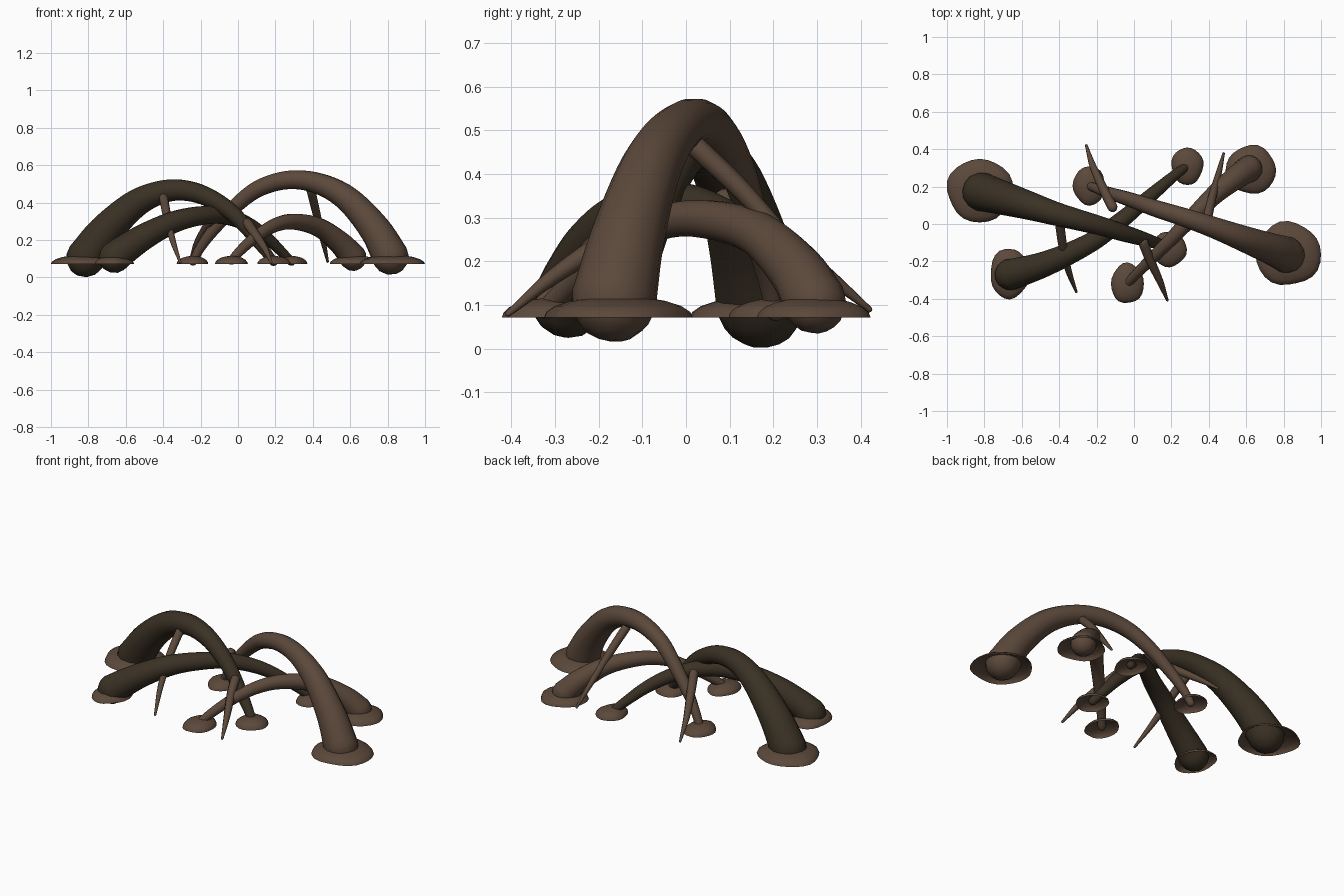
import bpy, bmesh, math
from mathutils import Vector

if "Cube" in bpy.data.objects:
    bpy.data.objects.remove(bpy.data.objects["Cube"])


def material(name, rgb):
    m = bpy.data.materials.new(name)
    m.diffuse_color = (*rgb, 1)
    m.use_nodes = True
    m.node_tree.nodes["Principled BSDF"].inputs["Base Color"].default_value = m.diffuse_color
    return m


BROWN = material("root_brown", (0.105, 0.065, 0.043))
DARK = material("dark_bark", (0.043, 0.031, 0.018))


def finish(name, bm, mat, angle=50):
    bmesh.ops.recalc_face_normals(bm, faces=bm.faces)
    me = bpy.data.meshes.new(name)
    bm.to_mesh(me)
    bm.free()
    me.materials.append(mat)
    ob = bpy.data.objects.new(name, me)
    bpy.context.collection.objects.link(ob)
    bpy.ops.object.select_all(action='DESELECT')
    ob.select_set(True)
    bpy.context.view_layer.objects.active = ob
    bpy.ops.object.shade_smooth_by_angle(angle=math.radians(angle))
    return ob


def spline(points, steps=5):
    """Catmull-Rom through the points (x, y, z, radius)."""
    p = [Vector(q) for q in points]
    p = [2 * p[0] - p[1]] + p + [2 * p[-1] - p[-2]]
    out = []
    for i in range(1, len(p) - 2):
        a, b, c, d = p[i - 1:i + 3]
        for k in range(steps):
            t = k / steps
            out.append(0.5 * (2 * b + (c - a) * t + (2 * a - 5 * b + 4 * c - d) * t * t
                              + (3 * b - a - 3 * c + d) * t ** 3))
    return out + [p[-2]]


def tube(name, points, mat, sides=14):
    """Tapered tube with rounded ends."""
    path = spline(points)
    pos = [q.to_3d() for q in path]
    rad = [q.w for q in path]
    chord = pos[-1] - pos[0]
    side = Vector((-chord.y, chord.x, 0)).normalized()
    n = len(pos)
    tan = [(pos[min(i + 1, n - 1)] - pos[max(i - 1, 0)]).normalized() for i in range(n)]
    caps = [math.radians(a) for a in (75, 50, 25)]
    rings = [(pos[0] - tan[0] * rad[0] * math.sin(a), rad[0] * math.cos(a), tan[0]) for a in caps]
    rings += list(zip(pos, rad, tan))
    rings += [(pos[-1] + tan[-1] * rad[-1] * math.sin(a), rad[-1] * math.cos(a), tan[-1])
              for a in reversed(caps)]
    bm = bmesh.new()
    loops = []
    for c, r, t in rings:
        u = (side - t * side.dot(t)).normalized()
        v = t.cross(u)
        loops.append([bm.verts.new(c + r * (u * math.cos(2 * math.pi * k / sides)
                                            + v * math.sin(2 * math.pi * k / sides)))
                      for k in range(sides)])
    for a, b in zip(loops, loops[1:]):
        for k in range(sides):
            j = (k + 1) % sides
            bm.faces.new((a[k], a[j], b[j], b[k]))
    bm.faces.new(loops[0])
    bm.faces.new(loops[-1])
    return finish(name, bm, mat)


def mound(name, x, y, rx, ry, h, seed, base=0.071):
    """Open, slightly uneven soil dome around a root end."""
    bm = bmesh.new()
    n = 24
    loops = []
    for a in (0, 15, 32, 50, 68, 82):
        f, z = math.cos(math.radians(a)), math.sin(math.radians(a))
        ring = []
        for k in range(n):
            t = 2 * math.pi * k / n
            w = 1 + 0.03 * math.sin(3 * t + seed) + 0.02 * math.sin(5 * t + 2 * seed)
            ring.append(bm.verts.new((x + rx * f * w * math.cos(t),
                                      y + ry * f * w * math.sin(t), base + h * z)))
        loops.append(ring)
    for a, b in zip(loops, loops[1:]):
        for k in range(n):
            j = (k + 1) % n
            bm.faces.new((a[k], a[j], b[j], b[k]))
    bm.faces.new(loops[-1])
    return finish(name, bm, BROWN, 60)


# Arching roots: thick end to thin end
tube("tall_dark_root", [
    (-.815, .172, .105, .104), (-.71, .142, .245, .092), (-.56, .098, .385, .076),
    (-.43, .058, .45, .064), (-.31, .025, .467, .057), (-.18, -.01, .437, .051),
    (-.05, -.05, .36, .045), (.05, -.08, .26, .038), (.13, -.105, .16, .030),
    (.19, -.13, .085, .024)], DARK)
tube("low_dark_root", [
    (-.66, -.27, .108, .085), (-.59, -.25, .16, .078), (-.48, -.215, .23, .068),
    (-.34, -.155, .297, .058), (-.20, -.08, .33, .051), (-.08, .01, .33, .046),
    (.04, .11, .29, .040), (.14, .195, .225, .034), (.22, .262, .15, .028),
    (.285, .31, .085, .023)], DARK)
tube("tall_brown_root", [
    (.815, -.165, .112, .098), (.73, -.132, .26, .084), (.585, -.078, .42, .069),
    (.43, -.02, .502, .057), (.27, .035, .521, .050), (.11, .085, .475, .045),
    (-.02, .13, .375, .039), (-.13, .165, .255, .032), (-.20, .19, .16, .026),
    (-.24, .205, .085, .022)], BROWN)
tube("low_brown_root", [
    (.615, .295, .107, .073), (.545, .248, .185, .063), (.43, .155, .268, .051),
    (.30, .025, .298, .043), (.20, -.08, .28, .037), (.10, -.18, .22, .032),
    (.02, -.26, .15, .027), (-.035, -.32, .09, .023)], BROWN)

# Thin side rootlets reaching the ground
for name, pts in {
    "rootlet_left_front": [(-.40, .02, .44, .025), (-.38, -.12, .33, .023),
                           (-.35, -.25, .20, .017), (-.309, -.362, .08, .007)],
    "rootlet_right_back": [(.39, .02, .465, .025), (.415, .13, .36, .023),
                           (.45, .26, .215, .017), (.479, .377, .085, .007)],
    "rootlet_middle_front": [(.05, -.10, .29, .027), (.085, -.19, .24, .025),
                             (.14, -.31, .16, .018), (.178, -.407, .08, .007)],
    "rootlet_middle_back": [(-.115, .09, .34, .027), (-.165, .19, .27, .025),
                            (-.22, .31, .18, .018), (-.255, .42, .09, .007)],
}.items():
    tube(name, pts, BROWN, 8)

# Soil mounds where roots enter the ground
MOUNDS = [(-.825, .18, .175, .17, .05), (-.665, -.265, .105, .135, .047),
          (.825, -.16, .175, .17, .05), (.625, .29, .135, .13, .047),
          (-.24, .205, .085, .105, .044), (.285, .31, .085, .10, .044),
          (.19, -.135, .09, .095, .044), (-.035, -.318, .088, .108, .044)]
for i, (x, y, rx, ry, h) in enumerate(MOUNDS):
    mound(f"soil_mound_{i + 1}", x, y, rx, ry, h, i * 1.3)
